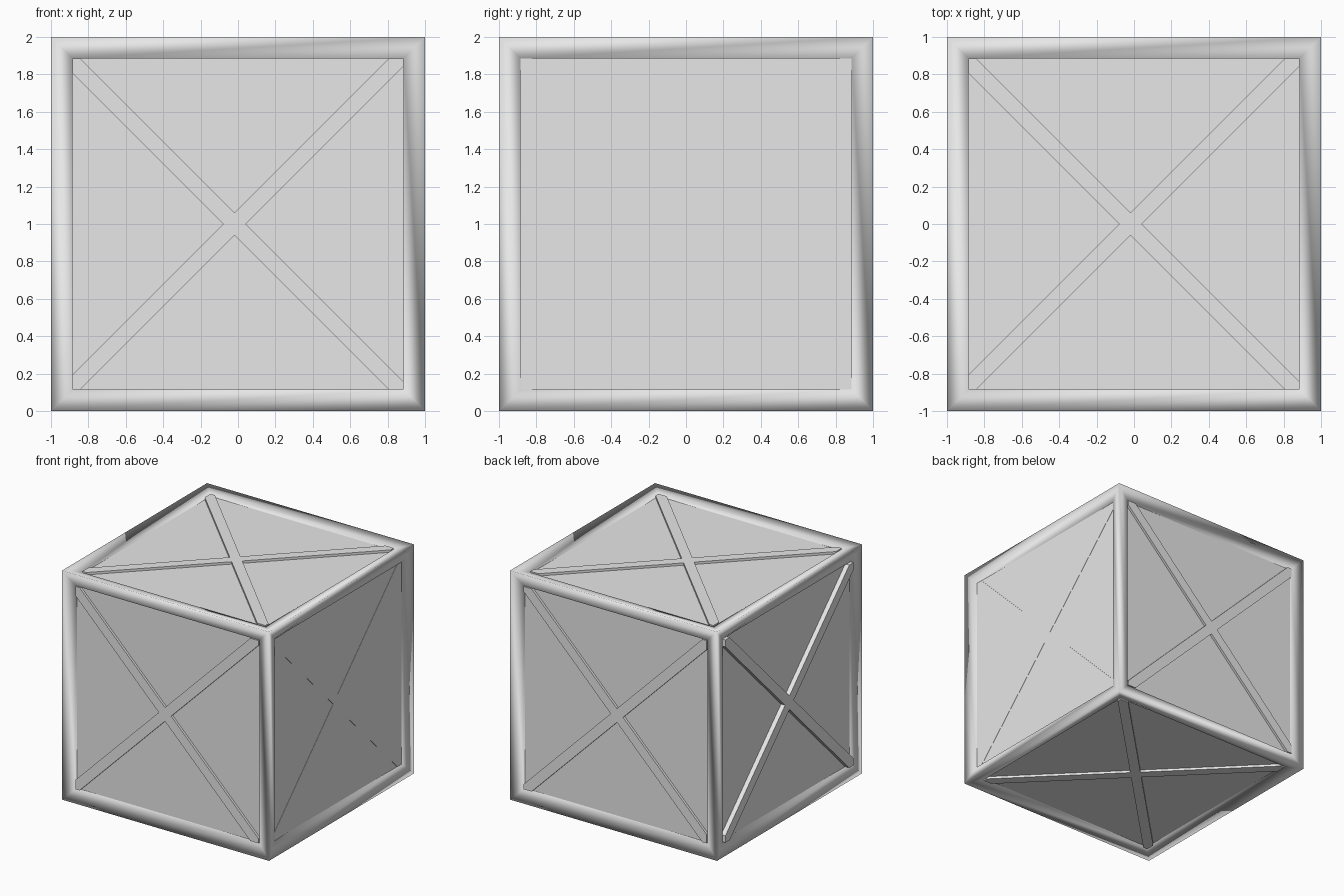
import bpy, bmesh
from mathutils import Matrix, Vector

old = bpy.data.objects.get("Cube")
if old:
    bpy.data.objects.remove(old, do_unlink=True)

RIM = 0.115       # width of the frame bars
PANEL = 0.96      # distance of each panel from the centre
OPEN = 1 - RIM    # half width of each opening
LIFT = 0.021      # how far the braces stand proud of the panels
SHIFT = -0.019    # sideways offset of the crossed braces
CENTRE = Vector((0, 0, 1))

grey = bpy.data.materials.new("light_grey")
grey.use_nodes = True
grey.diffuse_color = (0.8, 0.8, 0.8, 1)
grey.node_tree.nodes["Principled BSDF"].inputs["Base Color"].default_value = grey.diffuse_color


def finish(name, bm, smooth=False):
    for f in bm.faces:
        f.smooth = smooth
    mesh = bpy.data.meshes.new(name)
    bm.to_mesh(mesh)
    bm.free()
    mesh.materials.append(grey)
    obj = bpy.data.objects.new(name, mesh)
    obj.location = CENTRE
    bpy.context.scene.collection.objects.link(obj)
    return obj


# Frame: sloping softly shaded bars with walls running in behind the panels
bm = bmesh.new()
bmesh.ops.create_cube(bm, size=2)
openings = list(bm.faces)
bmesh.ops.inset_individual(bm, faces=openings, thickness=RIM, depth=-0.03, use_even_offset=True)
bmesh.ops.inset_individual(bm, faces=openings, thickness=0, depth=-0.08)
bmesh.ops.delete(bm, geom=openings, context='FACES')
finish("frame", bm, smooth=True)

# Panels: one flat-sided box filling the frame
bm = bmesh.new()
bmesh.ops.create_cube(bm, size=2 * PANEL)
finish("panels", bm)


# Braces: crossed planks through the box, trimmed to the openings
def cross(name, axis):
    bm = bmesh.new()
    for angle in (45, -45):
        spin = Matrix.Rotation(angle * 3.14159265 / 180, 4, axis)
        size = [2.7, 2.7, 2.7]
        size['XYZ'.index(axis)] = 2 * (PANEL + LIFT)
        size['YZX'.index(axis)] = 0.085
        bmesh.ops.create_cube(bm, size=1, matrix=Matrix.Translation((SHIFT, 0, 0)) @ spin @ Matrix.Diagonal((*size, 1)))
    for i, letter in enumerate('XYZ'):
        if letter == axis:
            continue
        for side in (-1, 1):
            n = Vector((0, 0, 0))
            n[i] = side
            cut = bmesh.ops.bisect_plane(bm, geom=bm.verts[:] + bm.edges[:] + bm.faces[:],
                                         plane_co=n * OPEN, plane_no=n, clear_outer=True)
            rim = [e for e in cut['geom_cut'] if isinstance(e, bmesh.types.BMEdge)]
            bmesh.ops.holes_fill(bm, edges=rim, sides=0)
    bmesh.ops.recalc_face_normals(bm, faces=bm.faces[:])
    finish(name, bm)


for name, axis in (("side_braces", 'X'), ("front_back_braces", 'Y'), ("top_bottom_braces", 'Z')):
    cross(name, axis)
